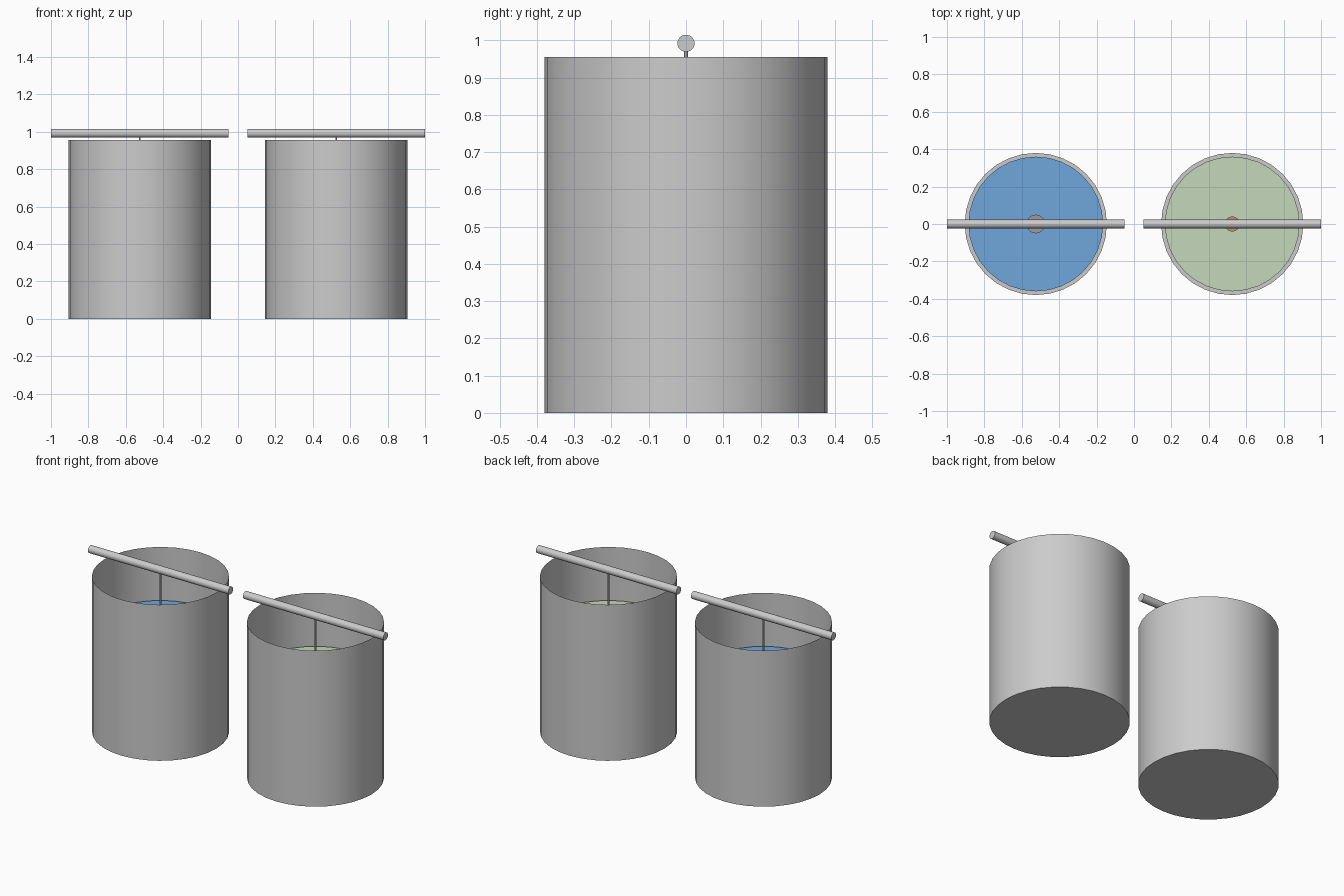
import bpy
import bmesh
from math import pi
from mathutils import Matrix

if "Cube" in bpy.data.objects:
    bpy.data.objects.remove(bpy.data.objects["Cube"])

BEAKER_X = 0.525
LIQUID_TOP = 0.637


def material(name, colour):
    mat = bpy.data.materials.new(name)
    mat.diffuse_color = (*colour, 1)
    mat.use_nodes = True
    mat.node_tree.nodes["Principled BSDF"].inputs["Base Color"].default_value = mat.diffuse_color
    return mat


def cylinder(name, x, r, z0, z1, mat=None, segs=32, r_low=None, open_top=False):
    """Upright cylinder or cone between two heights."""
    bm = bmesh.new()
    bmesh.ops.create_cone(bm, cap_ends=True, segments=segs, depth=z1 - z0,
                          radius1=r if r_low is None else r_low, radius2=r,
                          matrix=Matrix.Translation((x, 0, (z0 + z1) / 2)))
    if open_top:
        bm.normal_update()
        lids = [f for f in bm.faces if f.normal.z > 0.9]
        bmesh.ops.delete(bm, geom=lids, context='FACES_ONLY')
    return finish(name, bm, mat)


def finish(name, bm, mat=None):
    mesh = bpy.data.meshes.new(name)
    bm.to_mesh(mesh)
    bm.free()
    ob = bpy.data.objects.new(name, mesh)
    bpy.context.collection.objects.link(ob)
    if mat:
        mesh.materials.append(mat)
    bpy.ops.object.select_all(action='DESELECT')
    ob.select_set(True)
    bpy.context.view_layer.objects.active = ob
    bpy.ops.object.shade_smooth_by_angle(angle=pi / 6)
    return ob


def support_rod(name, x):
    bm = bmesh.new()
    bmesh.ops.create_cone(bm, cap_ends=True, segments=24, radius1=0.023,
                          radius2=0.023, depth=0.95,
                          matrix=Matrix.Translation((x, 0, 0.992))
                          @ Matrix.Rotation(pi / 2, 4, 'Y'))
    return finish(name, bm)


blue = material("blue_solution", (0.16, 0.39, 0.72))
green = material("green_solution", (0.56, 0.68, 0.49))
iron = material("iron", (0.33, 0.33, 0.34))
copper = material("copper", (0.62, 0.27, 0.19))

# Beakers with solution, and a rod and string across each
for side, sign, liquid in (("left", -1, blue), ("right", 1, green)):
    x = sign * BEAKER_X
    cylinder(side + "_beaker", x, 0.38, 0, 0.955, open_top=True)
    cylinder(side + "_solution", x, 0.36, 0.02, LIQUID_TOP, liquid)
    support_rod(side + "_support_rod", x)
    cylinder(side + "_string", x, 0.005, 0.66, 0.985, segs=8)

# Iron nail hanging in the left beaker
cylinder("nail_head", -BEAKER_X, 0.05, 0.645, 0.67, iron, 24)
cylinder("nail_shank", -BEAKER_X, 0.025, 0.28, 0.645, iron, 16)
cylinder("nail_point", -BEAKER_X, 0.025, 0.2, 0.28, iron, 16, r_low=0.002)

# Copper rod hanging in the right beaker
cylinder("copper_rod", BEAKER_X, 0.04, 0.2, 0.67, copper, 24)
